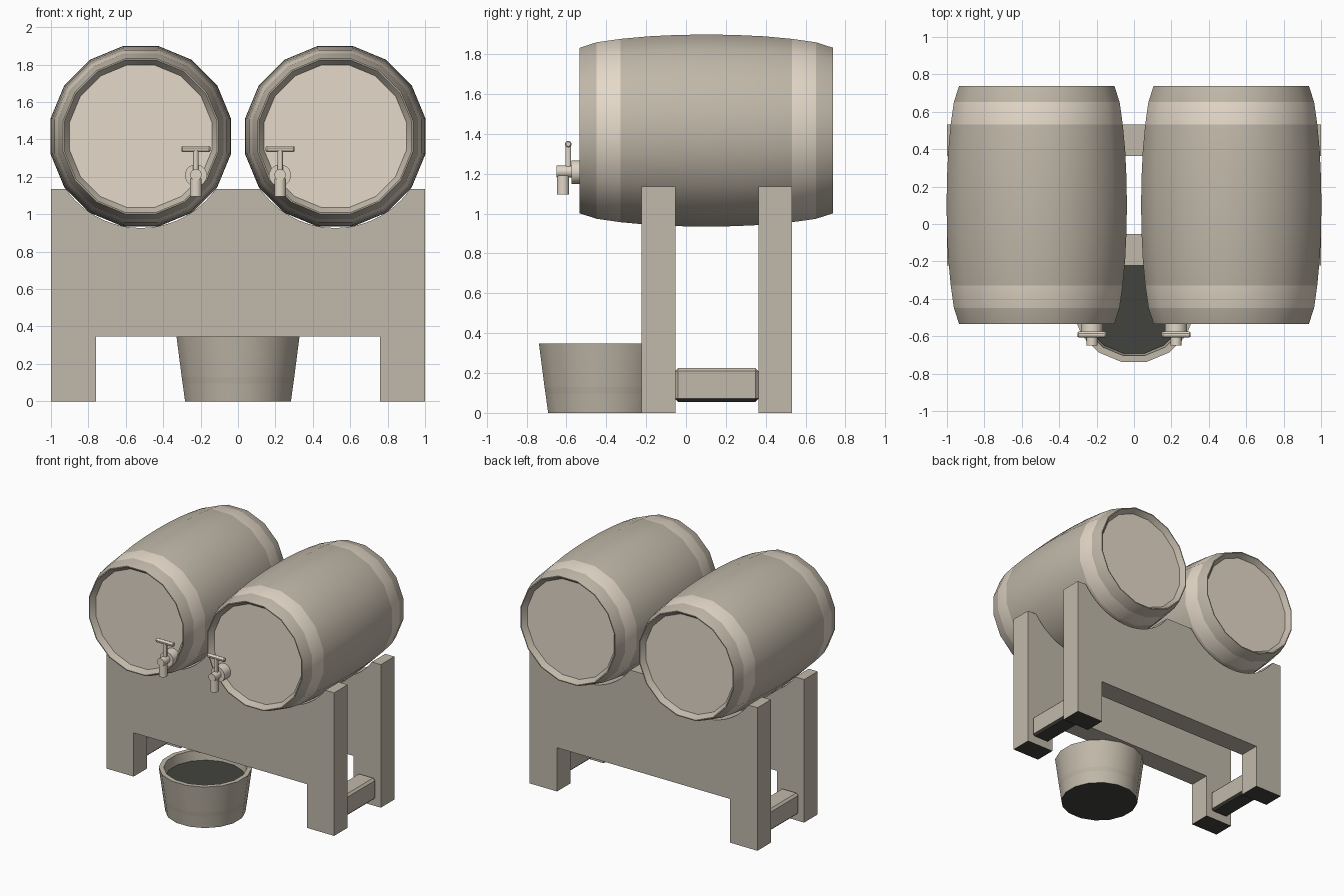
import bpy, bmesh, math

if "Cube" in bpy.data.objects:
    bpy.data.objects.remove(bpy.data.objects["Cube"])


def mat(name, rgb):
    m = bpy.data.materials.new(name)
    lin = [((c / 255 + 0.055) / 1.055) ** 2.4 for c in rgb]
    m.diffuse_color = (*lin, 1)
    m.use_nodes = True
    m.node_tree.nodes["Principled BSDF"].inputs["Base Color"].default_value = m.diffuse_color
    return m


STAVE = mat("stave_wood", (192, 183, 168))
STAND = mat("stand_wood", (193, 185, 170))
HEAD = mat("head_wood", (229, 218, 202))
HOOP = mat("pale_hoop", (228, 216, 200))
BUCKET_HOOP = mat("bucket_hoop", (186, 177, 162))
TAP = mat("tap_metal", (224, 214, 198))
DARK = mat("dark_underside", (66, 66, 61))


def finish(name, bm, mats, smooth=True):
    bmesh.ops.recalc_face_normals(bm, faces=bm.faces)
    me = bpy.data.meshes.new(name)
    bm.to_mesh(me)
    bm.free()
    ob = bpy.data.objects.new(name, me)
    bpy.context.collection.objects.link(ob)
    for m in mats:
        me.materials.append(m)
    if smooth:
        bpy.ops.object.select_all(action='DESELECT')
        ob.select_set(True)
        bpy.context.view_layer.objects.active = ob
        bpy.ops.object.shade_smooth_by_angle(angle=math.radians(30))
    return ob


def lathe(name, profile, centre, axis, sides, mats, indices=None):
    """Revolve (position, apothem) points about an axis, capping both ends."""
    bm = bmesh.new()
    cx, cy, cz = centre
    rings = []
    for t, a in profile:
        r = a / math.cos(math.pi / sides)
        ring = []
        for i in range(sides):
            ang = 2 * math.pi * (i + 0.5) / sides
            u, v = r * math.cos(ang), r * math.sin(ang)
            p = {'x': (t, u, v), 'y': (u, t, v), 'z': (u, v, t)}[axis]
            ring.append(bm.verts.new((cx + p[0], cy + p[1], cz + p[2])))
        rings.append(ring)
    indices = indices or [0] * (len(profile) + 1)
    bm.faces.new(rings[0]).material_index = indices[0]
    for k in range(len(rings) - 1):
        a, b = rings[k], rings[k + 1]
        for i in range(sides):
            j = (i + 1) % sides
            bm.faces.new((a[i], a[j], b[j], b[i])).material_index = indices[k + 1]
    bm.faces.new(rings[-1]).material_index = indices[-1]
    return finish(name, bm, mats)


def cylinder(name, centre, axis, half, r, m, sides=16):
    return lathe(name, [(-half, r), (half, r)], centre, axis, sides, [m])


BX, BZ = 0.52, 1.417

# Barrels: bulged staves, pale hoops, recessed heads
half = [(-0.598, 0.380), (-0.637, 0.408), (-0.637, 0.415), (-0.55, 0.443),
        (-0.43, 0.460), (-0.29, 0.473), (-0.14, 0.480)]
barrel = half + [(0, 0.482)] + [(-t, r) for t, r in reversed(half)]
barrel_idx = [1, 0, 0, 0, 2, 0, 0, 0, 0, 0, 0, 2, 0, 0, 0, 1]
for side, s in (("left", -1), ("right", 1)):
    lathe(side + "_barrel", barrel, (s * BX, 0.102, BZ), 'y', 16, [STAVE, HEAD, HOOP], barrel_idx)

# Stand panels with round cradles on top, an open foot space and dark feet
R, TOP = 0.49, 1.135
a0 = math.asin((TOP - BZ) / R)
outline = [(-1, 0), (-0.76, 0), (-0.76, 0.347), (0.76, 0.347), (0.76, 0), (1, 0), (1, TOP)]
for cx in (BX, -BX):
    for k in range(25):
        ang = a0 + (-math.pi - 2 * a0) * k / 24
        outline.append((cx + R * math.cos(ang), BZ + R * math.sin(ang)))
outline.append((-1, TOP))
for name, y0, y1 in (("front_stand_panel", -0.223, -0.053), ("back_stand_panel", 0.363, 0.532)):
    bm = bmesh.new()
    a, b = [[bm.verts.new((x, y, z)) for x, z in outline] for y in (y0, y1)]
    bm.faces.new(a)
    bm.faces.new(b)
    for i in range(len(a)):
        j = (i + 1) % len(a)
        f = bm.faces.new((a[i], a[j], b[j], b[i]))
        f.material_index = int(all(v.co.z < 0.001 for v in f.verts))
    finish(name, bm, [STAND, DARK])

# Stretchers joining the legs, dark underneath
for side, s in (("left", -1), ("right", 1)):
    bm = bmesh.new()
    bmesh.ops.create_cube(bm, size=1)
    for v in bm.verts:
        v.co = (s * 0.88 + v.co.x * 0.155, 0.155 + v.co.y * 0.42, 0.14 + v.co.z * 0.17)
    bmesh.ops.bevel(bm, geom=bm.edges[:], offset=0.016, segments=1, affect='EDGES')
    bm.normal_update()
    for f in bm.faces:
        f.material_index = int(f.normal.z < -0.5)
    finish(side + "_stretcher", bm, [STAND, DARK], smooth=False)

# Bucket: tapered wall, low hoop, rim, hollow inside, dark base
lathe("bucket", [(0, 0.283), (0.095, 0.296), (0.13, 0.301), (0.347, 0.329), (0.347, 0.294), (0.25, 0.282)],
      (0, -0.409, 0), 'z', 16, [STAVE, BUCKET_HOOP, DARK], [2, 0, 1, 0, 0, 0, 2])
cylinder("bucket_liquid", (0, -0.409, 0.263), 'z', 0.008, 0.283, DARK)

# Taps: flange, pipe, spout, stem and cross handle
for side, s in (("left", -1), ("right", 1)):
    x = s * 0.225
    cylinder(side + "_tap_flange", (x, -0.533, 1.208), 'y', 0.042, 0.058, TAP)
    cylinder(side + "_tap_pipe", (x, -0.603, 1.211), 'y', 0.046, 0.03, TAP)
    cylinder(side + "_tap_spout", (x, -0.617, 1.143), 'z', 0.048, 0.031, TAP)
    cylinder(side + "_tap_stem", (x, -0.591, 1.275), 'z', 0.07, 0.015, TAP, 12)
    lathe(side + "_tap_handle", [(-0.077, 0.011), (-0.071, 0.016), (0.071, 0.016), (0.077, 0.011)],
          (x, -0.591, 1.349), 'x', 12, [TAP])
